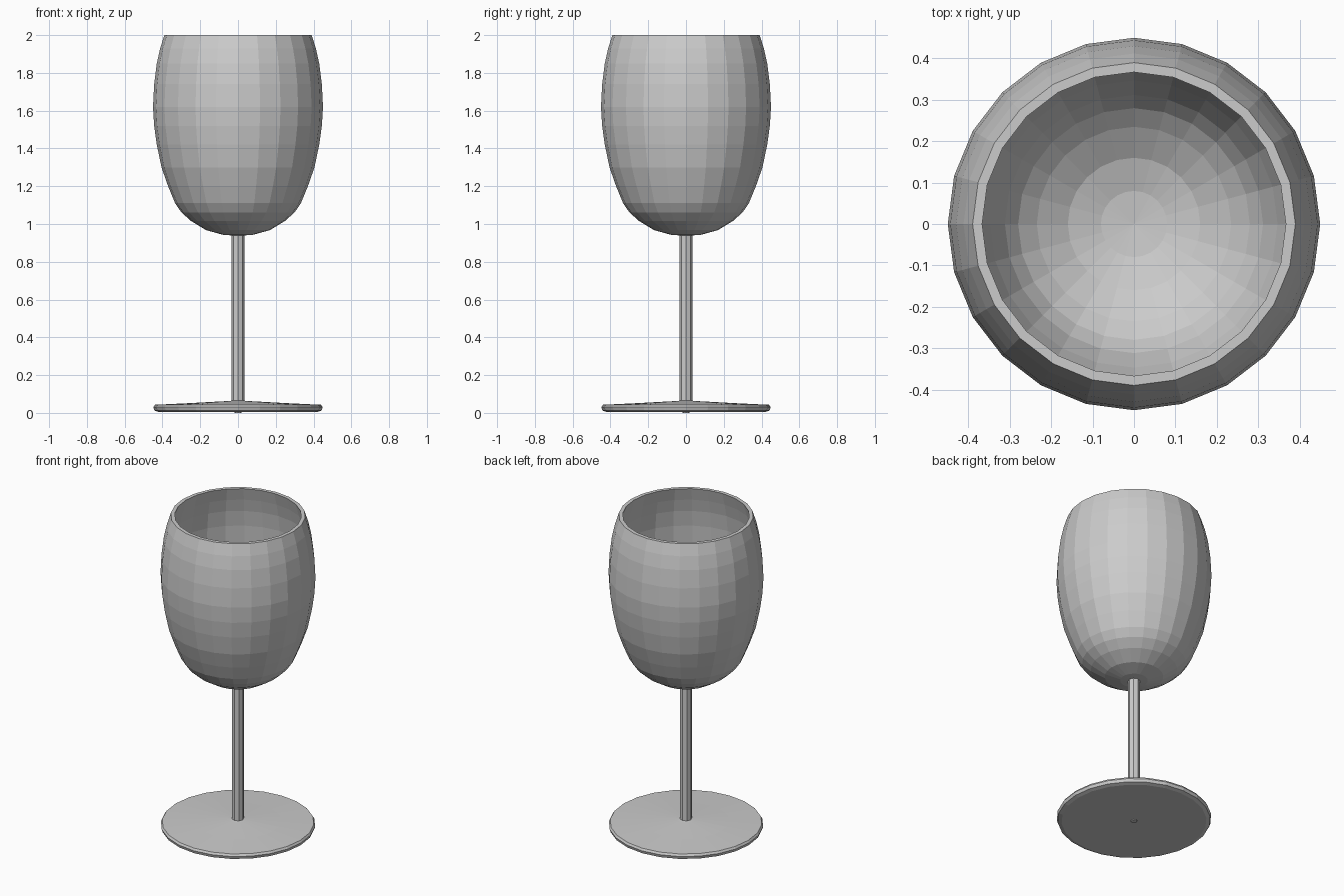
import bpy
import bmesh
from math import sin, cos, tau


def lathe(name, profile, sides):
    """Revolve an (r, z) profile around z; points with r = 0 become poles."""
    bm = bmesh.new()
    rings = []
    for r, z in profile:
        if r == 0:
            rings.append([bm.verts.new((0, 0, z))] * sides)
        else:
            rings.append([bm.verts.new((r * cos(tau * i / sides),
                                        r * sin(tau * i / sides), z))
                          for i in range(sides)])
    for a, b in zip(rings, rings[1:]):
        for i in range(sides):
            j = (i + 1) % sides
            bm.faces.new(list(dict.fromkeys((a[i], a[j], b[j], b[i]))))
    bmesh.ops.recalc_face_normals(bm, faces=bm.faces)
    mesh = bpy.data.meshes.new(name)
    bm.to_mesh(mesh)
    bm.free()
    obj = bpy.data.objects.new(name, mesh)
    bpy.context.collection.objects.link(obj)
    return obj


# Bowl: outer wall up to the rim, then the inner wall back down
outer = [(0, 0.937), (0.08, 0.943), (0.17, 0.968), (0.25, 1.017), (0.30, 1.062),
         (0.333, 1.11), (0.37, 1.20), (0.405, 1.30), (0.43, 1.42), (0.444, 1.52),
         (0.45, 1.62), (0.444, 1.74), (0.43, 1.85), (0.412, 1.93), (0.39, 2.0)]
inner = [(0.367, 2.0), (0.389, 1.92), (0.407, 1.84), (0.42, 1.74), (0.426, 1.62),
         (0.42, 1.52), (0.407, 1.42), (0.382, 1.30), (0.347, 1.20), (0.312, 1.12),
         (0.28, 1.075), (0.235, 1.037), (0.16, 0.991), (0.08, 0.967), (0, 0.96)]
lathe("bowl", outer + inner, 24)

# Stem
lathe("stem", [(0, 0.0), (0.018, 0.0), (0.034, 0.05), (0.034, 0.95), (0, 0.95)], 8)

# Foot: thin disc with a bevelled edge, rising gently to the stem
lathe("foot", [(0, 0.005), (0.42, 0.005), (0.442, 0.012), (0.448, 0.03),
               (0.44, 0.043), (0.25, 0.052), (0.05, 0.063), (0, 0.068)], 24)
